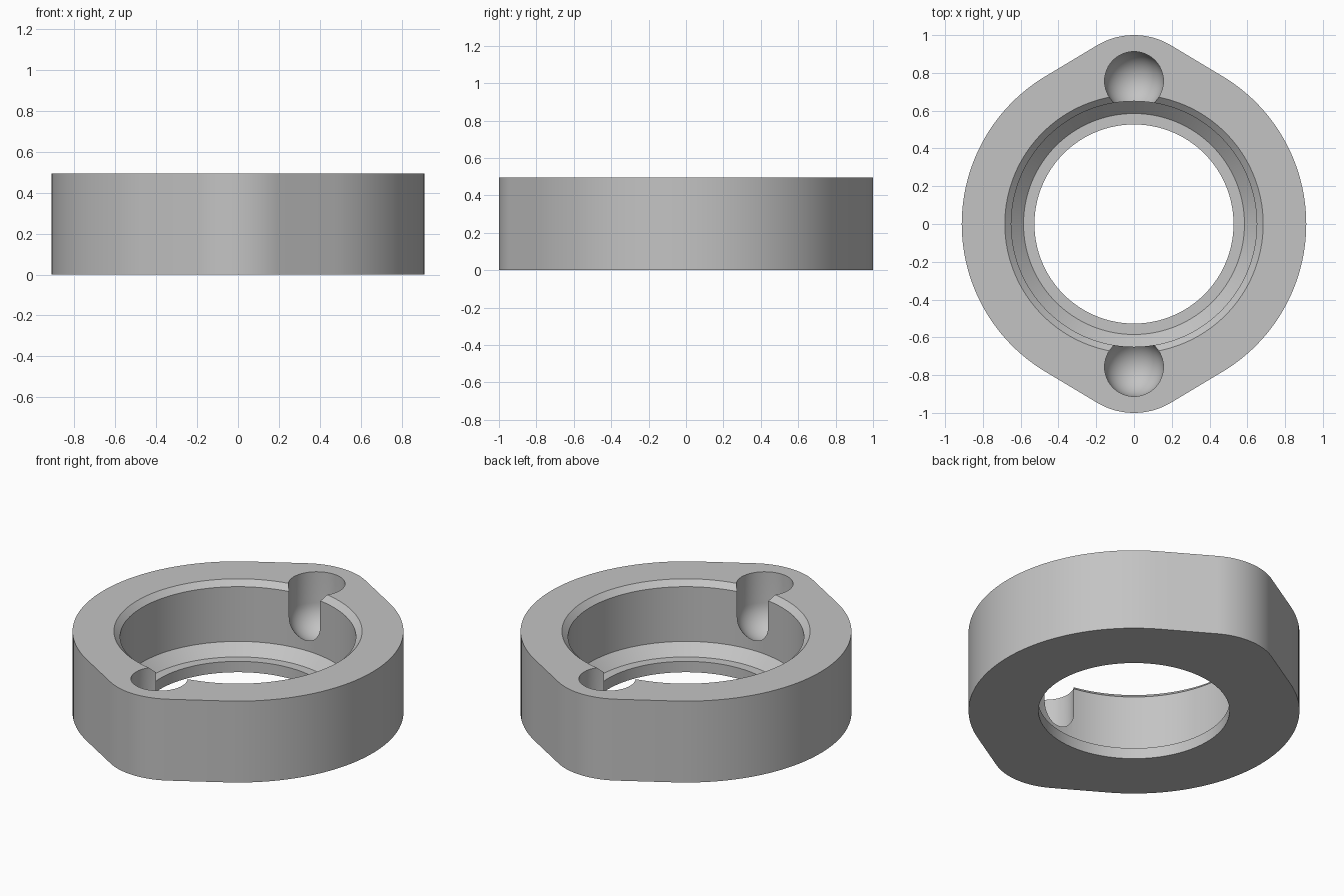
import bpy, bmesh, math

if "Cube" in bpy.data.objects:
    bpy.data.objects.remove(bpy.data.objects["Cube"])

H = 0.495            # body height
R_BODY = 0.912       # main radius
R_LOBE = 0.38        # rounded ends
Y_LOBE = 1.0 - R_LOBE

grey = bpy.data.materials.new("light_grey")
grey.diffuse_color = (0.55, 0.55, 0.55, 1)
grey.use_nodes = True
grey.node_tree.nodes["Principled BSDF"].inputs["Base Color"].default_value = grey.diffuse_color


def finish(name, bm):
    bmesh.ops.recalc_face_normals(bm, faces=bm.faces)
    mesh = bpy.data.meshes.new(name)
    bm.to_mesh(mesh)
    bm.free()
    mesh.materials.append(grey)
    obj = bpy.data.objects.new(name, mesh)
    bpy.context.collection.objects.link(obj)
    return obj


def lathe(name, profile, segments, y=0.0):
    """Solid of revolution; the profile starts and ends on the axis."""
    bm = bmesh.new()
    rings = []
    for r, z in profile:
        if r < 1e-6:
            rings.append([bm.verts.new((0, y, z))] * segments)
        else:
            angles = [math.tau * i / segments for i in range(segments)]
            rings.append([bm.verts.new((r * math.cos(a), y + r * math.sin(a), z)) for a in angles])
    for low, high in zip(rings, rings[1:]):
        for i in range(segments):
            j = (i + 1) % segments
            bm.faces.new(dict.fromkeys((low[i], low[j], high[j], high[i])))
    return finish(name, bm)


# Flange body: main circle joined by tangent lines to a rounded lobe at each end
tangent = math.asin((R_BODY - R_LOBE) / Y_LOBE)
quarter = [(R_BODY * math.cos(tangent * i / 24), R_BODY * math.sin(tangent * i / 24)) for i in range(25)]
for i in range(13):
    a = tangent + (math.pi / 2 - tangent) * i / 12
    quarter.append((R_LOBE * math.cos(a), Y_LOBE + R_LOBE * math.sin(a)))
half = quarter + [(-x, y) for x, y in quarter[-2::-1]]
outline = half + [(x, -y) for x, y in half[-2:0:-1]]

bm = bmesh.new()
base = bm.faces.new([bm.verts.new((x, y, 0)) for x, y in outline])
top = bmesh.ops.extrude_face_region(bm, geom=[base])["geom"]
bmesh.ops.translate(bm, vec=(0, 0, H), verts=[v for v in top if isinstance(v, bmesh.types.BMVert)])
body = finish("flange_ring", bm)

# Stepped bore: through hole, ledge, conical seat, wall and top chamfer
bore = lathe("bore_cutter", [(0, -0.1), (0.527, -0.1), (0.527, 0.066), (0.585, 0.066), (0.65, 0.13),
                             (0.65, 0.463), (0.684, H), (0.684, 0.6), (0, 0.6)], 128)

# Ball-ended pockets that break into the bore
R_BALL, Z_BALL = 0.156, 0.306
ball = [(R_BALL * math.sin(a), Z_BALL - R_BALL * math.cos(a))
        for a in (math.pi / 2 * i / 12 for i in range(13))]
pockets = [lathe("pocket_cutter", ball + [(R_BALL, 0.62), (0, 0.62)], 48, y) for y in (0.757, -0.757)]

for cutter in [bore] + pockets:
    cut = body.modifiers.new("cut", "BOOLEAN")
    cut.operation = "DIFFERENCE"
    cut.solver = "EXACT"
    cut.object = cutter

# Bake the cuts, drop the cutters and smooth the round walls
bpy.context.view_layer.update()
cut_mesh = bpy.data.meshes.new_from_object(body.evaluated_get(bpy.context.evaluated_depsgraph_get()))
body.modifiers.clear()
body.data = cut_mesh
for cutter in [bore] + pockets:
    bpy.data.objects.remove(cutter)
bpy.context.view_layer.objects.active = body
body.select_set(True)
bpy.ops.object.shade_smooth_by_angle(angle=math.radians(25))
